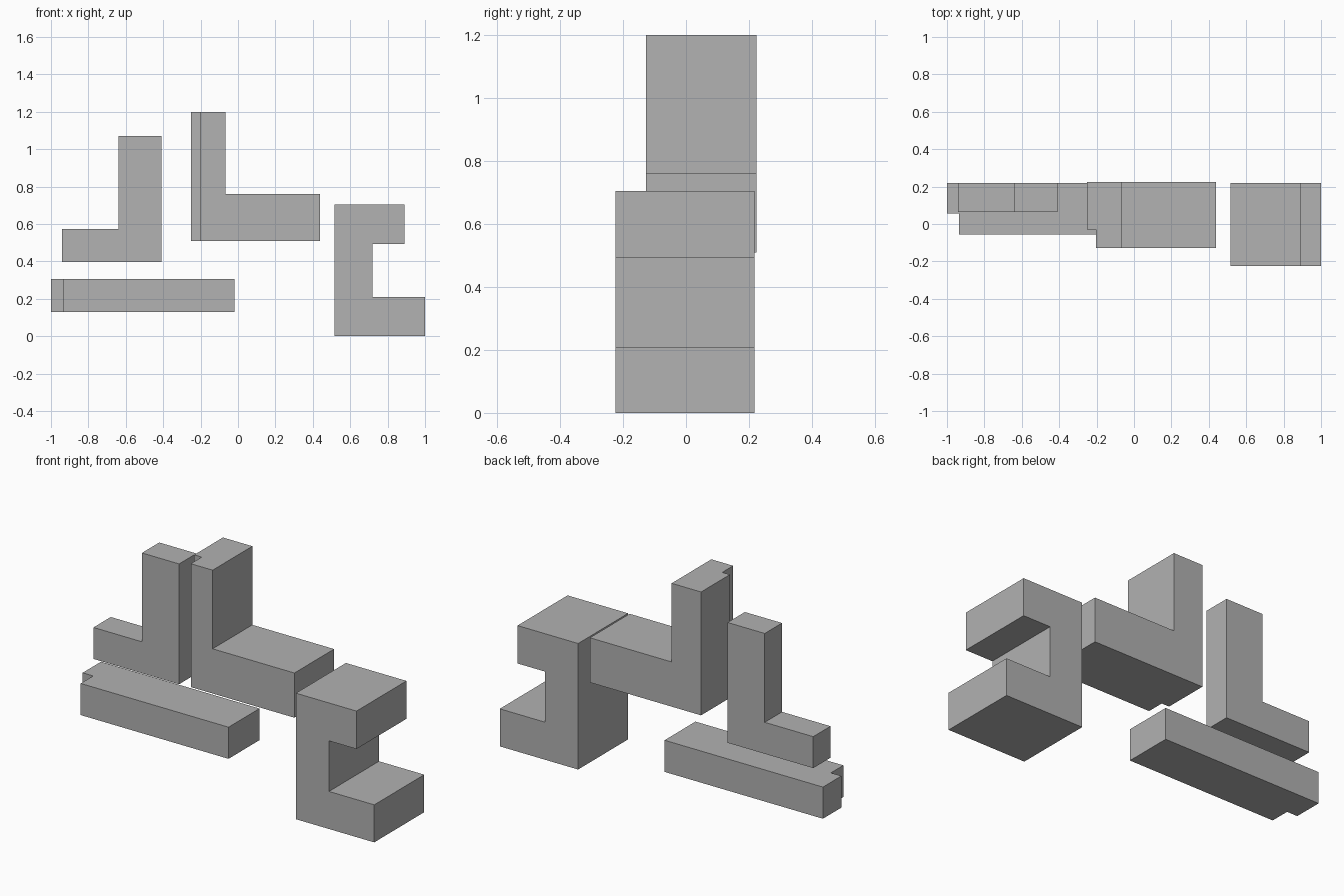
import bpy
import bmesh
from mathutils import Vector

cube = bpy.data.objects.get("Cube")
if cube:
    bpy.data.objects.remove(cube, do_unlink=True)

# Single grey finish shared by every block
GREY = (0.445, 0.445, 0.445, 1.0)
grey = bpy.data.materials.new("plain grey")
grey.use_nodes = True
grey.diffuse_color = GREY
grey.node_tree.nodes["Principled BSDF"].inputs["Base Color"].default_value = GREY


def prism(name, profile, start, end, axis):
    """Extrude a flat profile: (x, z) points along y, or (x, y) points along z."""
    bm = bmesh.new()
    if axis == "y":
        points = [(a, start, b) for a, b in profile]
        direction = Vector((0, end - start, 0))
    else:
        points = [(a, b, start) for a, b in profile]
        direction = Vector((0, 0, end - start))
    face = bm.faces.new([bm.verts.new(p) for p in points])
    extruded = bmesh.ops.extrude_face_region(bm, geom=[face])["geom"]
    moved = [v for v in extruded if isinstance(v, bmesh.types.BMVert)]
    bmesh.ops.translate(bm, verts=moved, vec=direction)
    bmesh.ops.recalc_face_normals(bm, faces=bm.faces)
    mesh = bpy.data.meshes.new(name)
    bm.to_mesh(mesh)
    bm.free()
    mesh.materials.append(grey)
    obj = bpy.data.objects.new(name, mesh)
    bpy.context.collection.objects.link(obj)
    return obj


# C-shaped block opening to the left
prism("c_block", [(0.515, 0), (1.0, 0), (1.0, 0.21), (0.72, 0.21),
                  (0.72, 0.493), (0.89, 0.493), (0.89, 0.705), (0.515, 0.705)],
      -0.224, 0.218, "y")

# Slim block with an upright and a short foot
prism("upright_block", [(-0.94, 0.397), (-0.41, 0.397), (-0.41, 1.07),
                        (-0.64, 1.07), (-0.64, 0.573), (-0.94, 0.573)],
      0.065, 0.218, "y")

# Low bar with a stepped end
prism("low_bar", [(-0.935, -0.055), (-0.02, -0.055), (-0.02, 0.218),
                  (-1.0, 0.218), (-1.0, 0.055), (-0.935, 0.055)],
      0.13, 0.307, "z")

# L-shaped block with a full-height notch in its front corner
l_block = prism("l_block", [(-0.25, 0.51), (0.438, 0.51), (0.438, 0.76),
                            (-0.068, 0.76), (-0.068, 1.2), (-0.25, 1.2)],
                -0.127, 0.224, "y")
cutter = prism("notch_cutter", [(-0.4, -0.3), (-0.203, -0.3),
                                (-0.203, -0.03), (-0.4, -0.03)],
               0.4, 1.3, "z")
cutter.hide_render = True
cutter.hide_viewport = True
cutter.display_type = "WIRE"
notch = l_block.modifiers.new("corner_notch", "BOOLEAN")
notch.operation = "DIFFERENCE"
notch.solver = "EXACT"
notch.object = cutter
